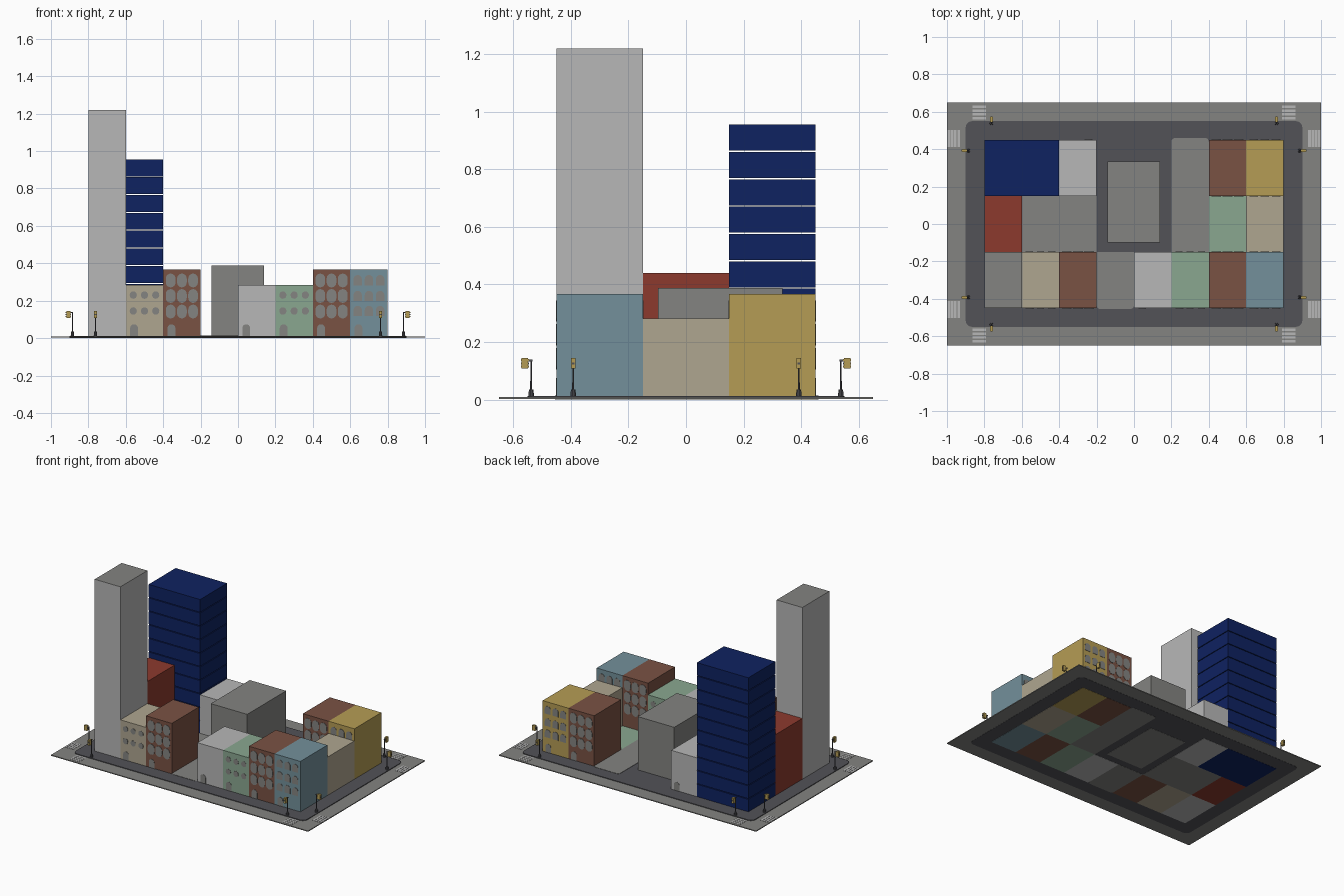
import bpy, bmesh, math

if "Cube" in bpy.data.objects:
    bpy.data.objects.remove(bpy.data.objects["Cube"])


def lin(c):
    c = min(1.0, c / 255 * 1.03)
    return c / 12.92 if c <= 0.04045 else ((c + 0.055) / 1.055) ** 2.4


COLOURS = {
    "grey": (128, 128, 125), "dark_grey": (80, 80, 85), "light_grey": (178, 178, 178),
    "navy": (14, 33, 94), "brown": (118, 80, 66), "red": (136, 56, 44),
    "beige": (170, 161, 140), "mint": (134, 162, 140), "teal": (112, 140, 150),
    "ochre": (176, 152, 82)}
MATS = {}
for name, rgb in COLOURS.items():
    m = bpy.data.materials.new(name)
    m.diffuse_color = (*[lin(v) for v in rgb], 1)
    m.use_nodes = True
    m.node_tree.nodes["Principled BSDF"].inputs["Base Color"].default_value = m.diffuse_color
    MATS[name] = m


def finish(bm, name, *mats):
    bmesh.ops.recalc_face_normals(bm, faces=bm.faces)
    me = bpy.data.meshes.new(name)
    bm.to_mesh(me)
    bm.free()
    for m in mats:
        me.materials.append(MATS[m])
    ob = bpy.data.objects.new(name, me)
    bpy.context.collection.objects.link(ob)
    return ob


def add_box(bm, x0, x1, y0, y1, z0, z1, mat=0):
    vs = bmesh.ops.create_cube(bm, size=1)["verts"]
    for v in vs:
        v.co = (x1 if v.co.x > 0 else x0, y1 if v.co.y > 0 else y0, z1 if v.co.z > 0 else z0)
    for f in {f for v in vs for f in v.link_faces}:
        f.material_index = mat
    return vs


def box(name, mat, *dims, roof=None):
    bm = bmesh.new()
    add_box(bm, *dims)
    if roof:
        for f in bm.faces:
            f.material_index = int(f.calc_center_median().z > dims[5] - 1e-4)
    return finish(bm, name, mat, *([roof] if roof else []))


def slab(name, mat, x0, x1, y0, y1, z0, z1, r, keep=lambda x, y: True):
    """Flat slab whose chosen vertical corners are rounded."""
    bm = bmesh.new()
    add_box(bm, x0, x1, y0, y1, z0, z1)
    es = [e for e in bm.edges if abs(e.verts[0].co.z - e.verts[1].co.z) > 1e-4
          and keep(e.verts[0].co.x, e.verts[0].co.y)]
    bmesh.ops.bevel(bm, geom=es, offset=r, segments=5, profile=0.5, affect='EDGES')
    return finish(bm, name, mat)


def add_plate(bm, pts, y, out):
    """Thin window or door plate standing on a wall at y, facing out (+1 or -1)."""
    f = bm.faces.new([bm.verts.new((x, y - out * 0.002, z)) for x, z in pts])
    ex = bmesh.ops.extrude_face_region(bm, geom=[f])["geom"]
    for v in ex:
        if isinstance(v, bmesh.types.BMVert):
            v.co.y += out * 0.004


def capsule(cx, cz, w, h, n=8, flat_bottom=False):
    r, s = w / 2, (h - w) / 2
    pts = [(cx + r * math.cos(math.pi * i / n), cz + s + r * math.sin(math.pi * i / n))
           for i in range(n + 1)]
    if flat_bottom:
        return pts + [(cx - r, cz - h / 2), (cx + r, cz - h / 2)]
    low = [(2 * cx - x, 2 * cz - z) for x, z in pts]
    return pts + (low if s > 1e-5 else low[1:-1])


# Window styles: width, height, flat bottom, row heights
STYLES = {"tall": (0.052, 0.074, False, (0.142, 0.225, 0.308)),
          "arched": (0.045, 0.055, True, (0.145, 0.225, 0.31)),
          "round": (0.038, 0.04, False, (0.145, 0.23)),
          "plain": (0, 0, False, ())}


def house(name, mat, x0, y0, h, style, street):
    """Town house with windows on front and back and a door on the street side."""
    box(name, mat, x0, x0 + 0.2, y0, y0 + 0.3, 0, h)
    w, wh, flat, rows = STYLES[style]
    bm = bmesh.new()
    for out, y in ((-1, y0), (1, y0 + 0.3)):
        for z in rows:
            for dx in (0.04, 0.1, 0.16):
                add_plate(bm, capsule(x0 + dx, z, w, wh, flat_bottom=flat), y, out)
        if out == street:
            add_plate(bm, capsule(x0 + 0.1 + out * 0.056, 0.042, 0.042, 0.064,
                                  flat_bottom=True), y, out)
    finish(bm, name + "_windows", "grey")


# Ground
box("road", "grey", -1, 1, -0.65, 0.65, 0.002, 0.008)
slab("sidewalk", "dark_grey", -0.9, 0.9, -0.55, 0.55, 0.001, 0.0125, 0.035)
slab("right_paved_lot", "grey", 0.2, 0.4, -0.15, 0.46, 0, 0.0145, 0.02, lambda x, y: y > 0)
slab("front_paved_lot", "grey", -0.2, 0.0, -0.455, -0.15, 0, 0.0145, 0.02, lambda x, y: y < -0.3)
box("left_paved_lot", "grey", -0.6, -0.2, -0.15, 0.15, 0, 0.0145)
box("lawn", "mint", 0.4, 0.6, -0.15, 0.15, 0, 0.0145)

# Front row
box("tower", "light_grey", -0.8, -0.6, -0.45, -0.15, 0, 1.22, roof="grey")
house("front_beige_house", "beige", -0.6, -0.45, 0.285, "round", -1)
house("front_left_brown_house", "brown", -0.4, -0.45, 0.367, "tall", -1)
house("front_pale_house", "light_grey", 0.0, -0.45, 0.285, "plain", -1)
house("front_mint_house", "mint", 0.2, -0.45, 0.285, "round", -1)
house("front_right_brown_house", "brown", 0.4, -0.45, 0.367, "tall", -1)
house("front_teal_house", "teal", 0.6, -0.45, 0.367, "arched", -1)

# Middle row
box("red_building", "red", -0.8, -0.6, -0.15, 0.15, 0, 0.44)
box("central_hall", "grey", -0.143, 0.14, -0.098, 0.335, 0, 0.387)
box("side_beige_house", "beige", 0.6, 0.8, -0.15, 0.15, 0, 0.282)

# Back row
house("back_pale_house", "light_grey", -0.4, 0.15, 0.285, "plain", 1)
house("back_brown_house", "brown", 0.4, 0.15, 0.367, "tall", 1)
house("back_ochre_house", "ochre", 0.6, 0.15, 0.367, "arched", 1)

# Office block: floors with thin gaps between them
bm = bmesh.new()
for i in range(10):
    top = 0.955 - 0.095 * i
    add_box(bm, -0.8, -0.4, 0.15, 0.45, max(0, top - 0.09) if i < 9 else 0, top)
finish(bm, "office_floors", "navy")

# Crosswalk stripes near each corner
bm = bmesh.new()
for sx in (-1, 1):
    for sy in (-1, 1):
        for i in range(4):
            y = sy * (0.566 + 0.02 * i)
            add_box(bm, sx * 0.827 - 0.037, sx * 0.827 + 0.037, y - 0.007, y + 0.007, 0.007, 0.0095)
            x = sx * (0.938 + 0.0175 * i)
            add_box(bm, x - 0.007, x + 0.007, sy * 0.458 - 0.045, sy * 0.458 + 0.045, 0.007, 0.0095)
finish(bm, "crosswalks", "light_grey")


# Traffic lights: footing, pole, arm, head and lamps
def traffic_light(name, px, py, dx, dy):
    bm = bmesh.new()
    for r, z0, z1 in ((0.01, 0.01, 0.034), (0.0035, 0.03, 0.137)):
        vs = bmesh.ops.create_cone(bm, cap_ends=True, segments=10, radius1=r,
                                   radius2=r * 0.8, depth=z1 - z0)["verts"]
        bmesh.ops.translate(bm, verts=vs, vec=(px, py, (z0 + z1) / 2))

    def part(a, half, cross, z0, z1, mat):
        cx, cy = px + dx * a, py + dy * a
        hx, hy = (half, cross) if dx else (cross, half)
        add_box(bm, cx - hx, cx + hx, cy - hy, cy + hy, z0, z1, mat)

    part(0.008, 0.012, 0.003, 0.133, 0.139, 0)
    part(0.022, 0.011, 0.008, 0.108, 0.144, 1)
    for k in range(3):
        z = 0.115 + 0.011 * k
        part(0.022, 0.014, 0.005, z - 0.0035, z + 0.0035, 0 if k == 1 else 1)
    finish(bm, name, "dark_grey", "ochre")


n = 0
for sx in (-1, 1):
    for sy in (-1, 1):
        n += 1
        traffic_light("side_traffic_light_%d" % n, sx * 0.885, sy * 0.392, sx, 0)
        traffic_light("end_traffic_light_%d" % n, sx * 0.762, sy * 0.538, 0, sy)
